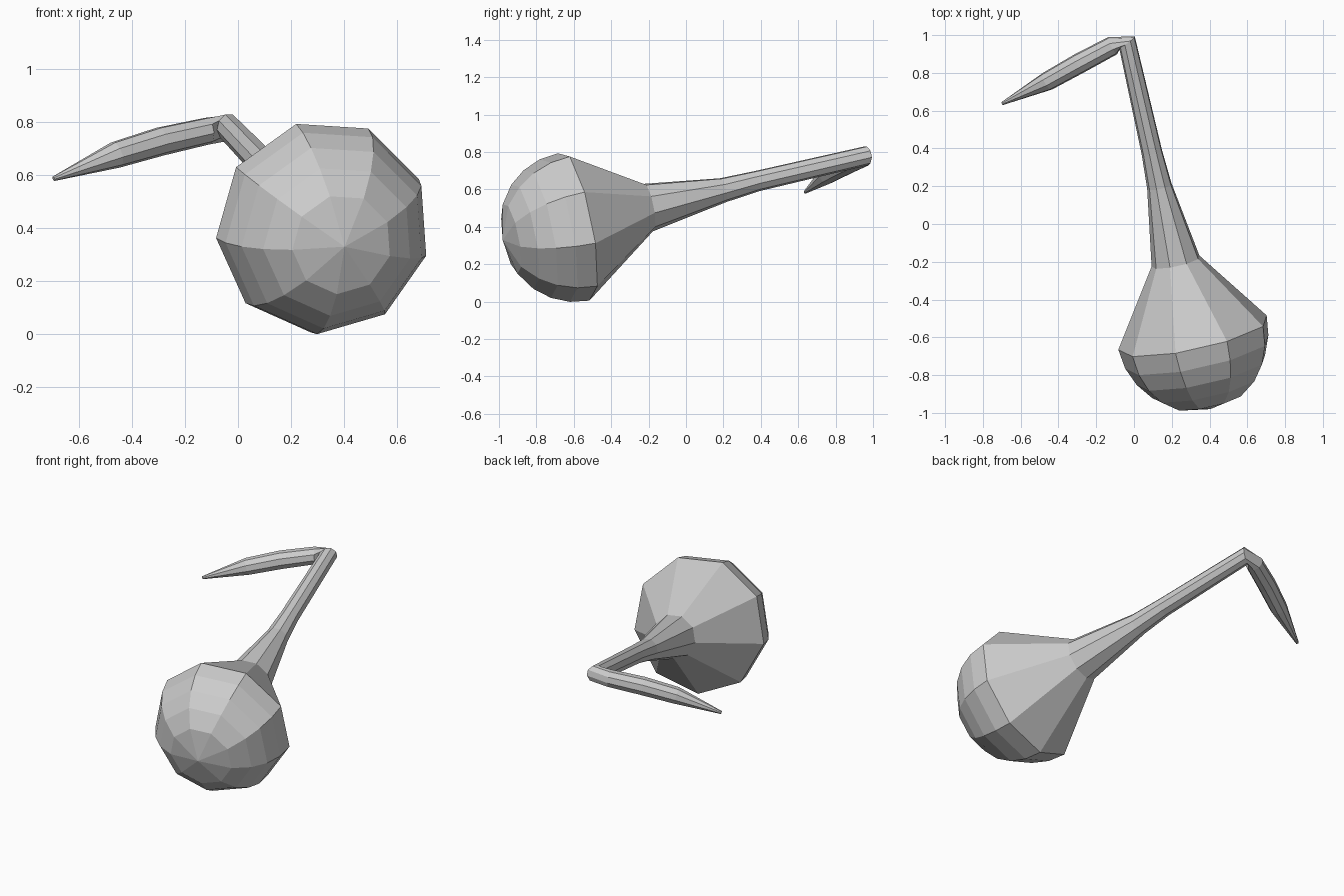
import bpy, bmesh
from math import sin, cos, radians
from mathutils import Vector

if "Cube" in bpy.data.objects:
    bpy.data.objects.remove(bpy.data.objects["Cube"])

SIDES = 9
PHASE = radians(24)

# Bulb: faceted hemisphere around a tilted axis
axis = Vector((-0.21, 0.96, 0.19)).normalized()
centre = Vector((0.317, -0.587, 0.407))
R = 0.41
stations = []
for a in (62, 45, 30, 15, 0):
    a = radians(a)
    stations.append((centre - axis * R * sin(a), R * cos(a), axis))

# Neck, elbow and drooping tip: centre, radius, ring normal
stem = [
    ((0.222, -0.20, 0.505), 0.132, (-0.21, 0.96, 0.19)),
    ((0.135, 0.20, 0.597), 0.067, (-0.22, 0.95, 0.24)),
    ((0.095, 0.38, 0.645), 0.056, (-0.22, 0.95, 0.22)),
    ((-0.037, 0.963, 0.780), 0.052, (-0.58, 0.80, 0.12)),
    ((-0.115, 0.943, 0.767), 0.052, (-0.87, -0.46, -0.12)),
    ((-0.290, 0.850, 0.728), 0.055, (-0.85, -0.47, -0.23)),
    ((-0.460, 0.755, 0.677), 0.051, (-0.84, -0.45, -0.30)),
    ((-0.697, 0.638, 0.586), 0.009, (-0.84, -0.42, -0.34)),
]
stations += [(Vector(c), r, Vector(n).normalized()) for c, r, n in stem]

# Loft rings with a transported frame so the facets do not twist
bm = bmesh.new()
u = Vector((1, 0, 0))
u = (u - axis * u.dot(axis)).normalized()
last = axis
rings = []
for c, r, n in stations:
    u = last.rotation_difference(n) @ u
    u = (u - n * u.dot(n)).normalized()
    v = u.cross(n)
    last = n
    rings.append([bm.verts.new(c + r * (u * cos(t) + v * sin(t)))
                  for t in (PHASE + radians(360 / SIDES) * i for i in range(SIDES))])

for a, b in zip(rings, rings[1:]):
    for i in range(SIDES):
        j = (i + 1) % SIDES
        bm.faces.new((a[i], a[j], b[j], b[i]))

# Pole fan at the front and a small cap at the tip
pole = bm.verts.new(centre - axis * R)
for i in range(SIDES):
    bm.faces.new((pole, rings[0][(i + 1) % SIDES], rings[0][i]))
bm.faces.new(rings[-1])

bmesh.ops.recalc_face_normals(bm, faces=bm.faces)
mesh = bpy.data.meshes.new("gourd_bulb_and_stem")
bm.to_mesh(mesh)
bm.free()
obj = bpy.data.objects.new("gourd_bulb_and_stem", mesh)
bpy.context.collection.objects.link(obj)
